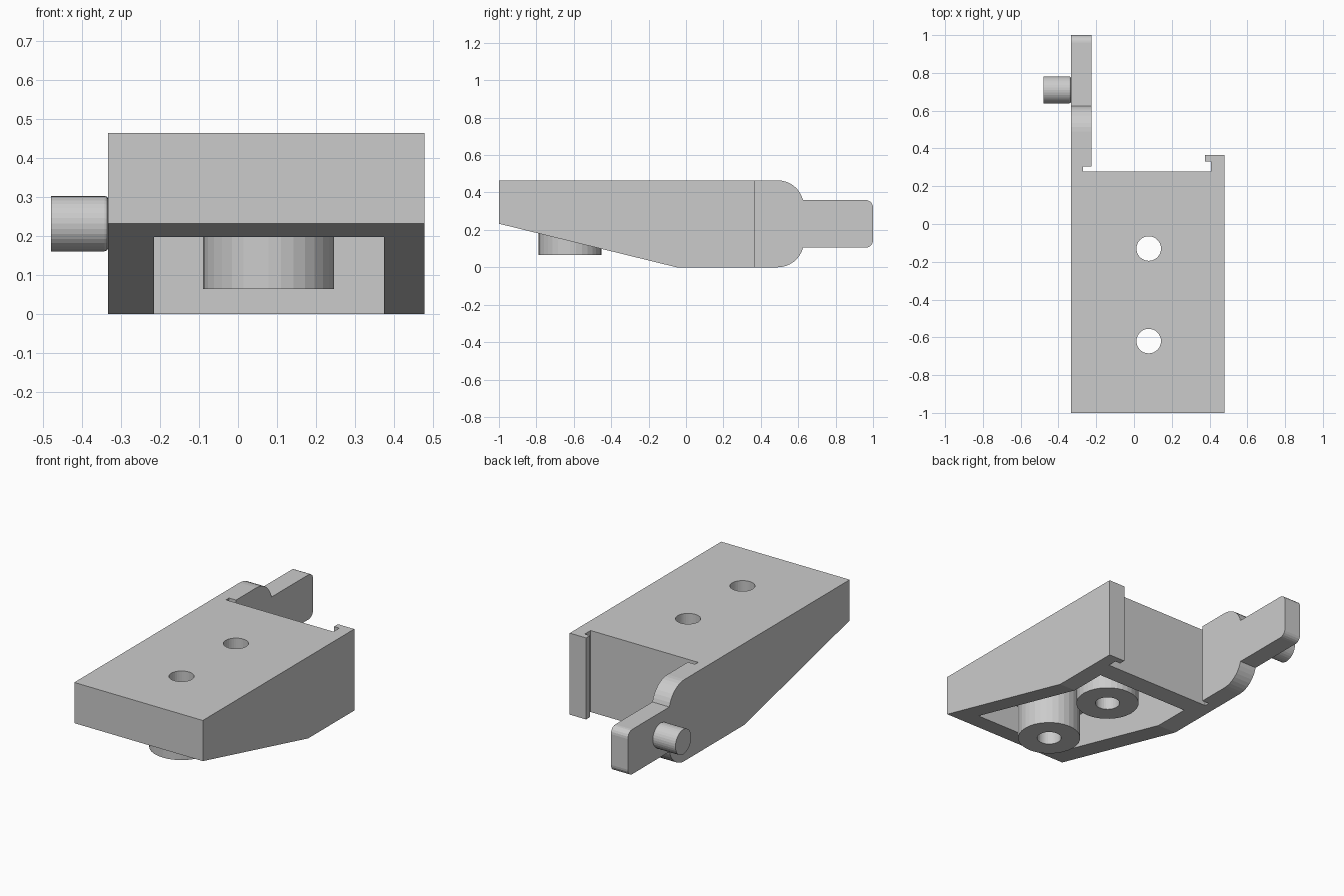
import bpy, bmesh
from math import sin, cos, radians
from mathutils import Vector, Matrix

if "Cube" in bpy.data.objects:
    bpy.data.objects.remove(bpy.data.objects["Cube"])


def new_object(name, bm):
    bmesh.ops.recalc_face_normals(bm, faces=bm.faces)
    mesh = bpy.data.meshes.new(name)
    bm.to_mesh(mesh)
    bm.free()
    ob = bpy.data.objects.new(name, mesh)
    bpy.context.collection.objects.link(ob)
    return ob


def prism(name, points, lift):
    """Extrude a closed 3D outline along the lift vector."""
    bm = bmesh.new()
    face = bm.faces.new([bm.verts.new(p) for p in points])
    result = bmesh.ops.extrude_face_region(bm, geom=[face], use_keep_orig=True)
    verts = [g for g in result["geom"] if isinstance(g, bmesh.types.BMVert)]
    bmesh.ops.translate(bm, verts=verts, vec=Vector(lift))
    return new_object(name, bm)


def box(name, lo, hi):
    outline = [(lo[0], lo[1]), (hi[0], lo[1]), (hi[0], hi[1]), (lo[0], hi[1])]
    return prism(name, [(x, y, lo[2]) for x, y in outline], (0, 0, hi[2] - lo[2]))


def cylinder_z(name, x, y, z0, z1, r):
    bm = bmesh.new()
    bmesh.ops.create_cone(bm, cap_ends=True, segments=32, radius1=r, radius2=r,
                          depth=z1 - z0,
                          matrix=Matrix.Translation((x, y, (z0 + z1) / 2)))
    return new_object(name, bm)


def combine(target, other, operation):
    mod = target.modifiers.new(operation, 'BOOLEAN')
    mod.operation, mod.object, mod.solver = operation, other, 'EXACT'
    bpy.context.view_layer.objects.active = target
    bpy.ops.object.modifier_apply(modifier=mod.name)
    bpy.data.objects.remove(other)


def arc(cy, cz, r, a0, a1, n=8):
    return [(cy + r * cos(radians(a0 + (a1 - a0) * i / n)),
             cz + r * sin(radians(a0 + (a1 - a0) * i / n))) for i in range(n + 1)]


H = 0.465

# Plan outline: block, grooved arm on the left, hooked lip on the right
plan = [(-0.333, -1), (0.478, -1), (0.478, 0.365), (0.375, 0.365), (0.375, 0.33),
        (0.408, 0.33), (0.408, 0.277), (-0.27, 0.277), (-0.27, 0.305),
        (-0.226, 0.305), (-0.226, 1.2), (-0.333, 1.2)]
bracket = prism("bracket_body", [(x, y, -0.2) for x, y in plan], (0, 0, 0.9))

# Side outline: sloped underside, rounded shoulder, narrow arm tip
upper = arc(0.49, H - 0.14, 0.14, 90, 14.5) + [(0.6255, 0.36)] + arc(0.96, 0.32, 0.04, 90, 0, 5)
upper.pop(9)
lower = [(y, H - z) for y, z in reversed(upper)]
side = [(-1, H)] + upper + lower + [(-0.05, 0), (-1, 0.233)]
silhouette = prism("side_silhouette", [(-0.6, y, z) for y, z in side], (1.2, 0, 0))
combine(bracket, silhouette, 'INTERSECT')

# Hollow underside
combine(bracket, box("cavity", (-0.215, -0.86, -0.2), (0.375, 0.165, 0.36)), 'DIFFERENCE')

# Screw bosses and their through holes
for y in (-0.13, -0.62):
    combine(bracket, cylinder_z("boss", 0.078, y, 0.065, 0.41, 0.168), 'UNION')
for y in (-0.13, -0.62):
    combine(bracket, cylinder_z("hole", 0.078, y, -0.2, 0.7, 0.065), 'DIFFERENCE')

# Pivot pin on the arm, rounded in where it meets the arm
bm = bmesh.new()
rings = []
for x, r in ((-0.48, 0.071), (-0.343, 0.071), (-0.336, 0.069), (-0.333, 0.063), (-0.30, 0.063)):
    rings.append([bm.verts.new((x, 0.71 + r * cos(radians(a * 11.25)),
                                H / 2 + r * sin(radians(a * 11.25)))) for a in range(32)])
for a, b in zip(rings, rings[1:]):
    for i in range(32):
        j = (i + 1) % 32
        bm.faces.new((a[i], a[j], b[j], b[i]))
bm.faces.new(rings[0])
bm.faces.new(rings[-1])
combine(bracket, new_object("pivot_pin", bm), 'UNION')
